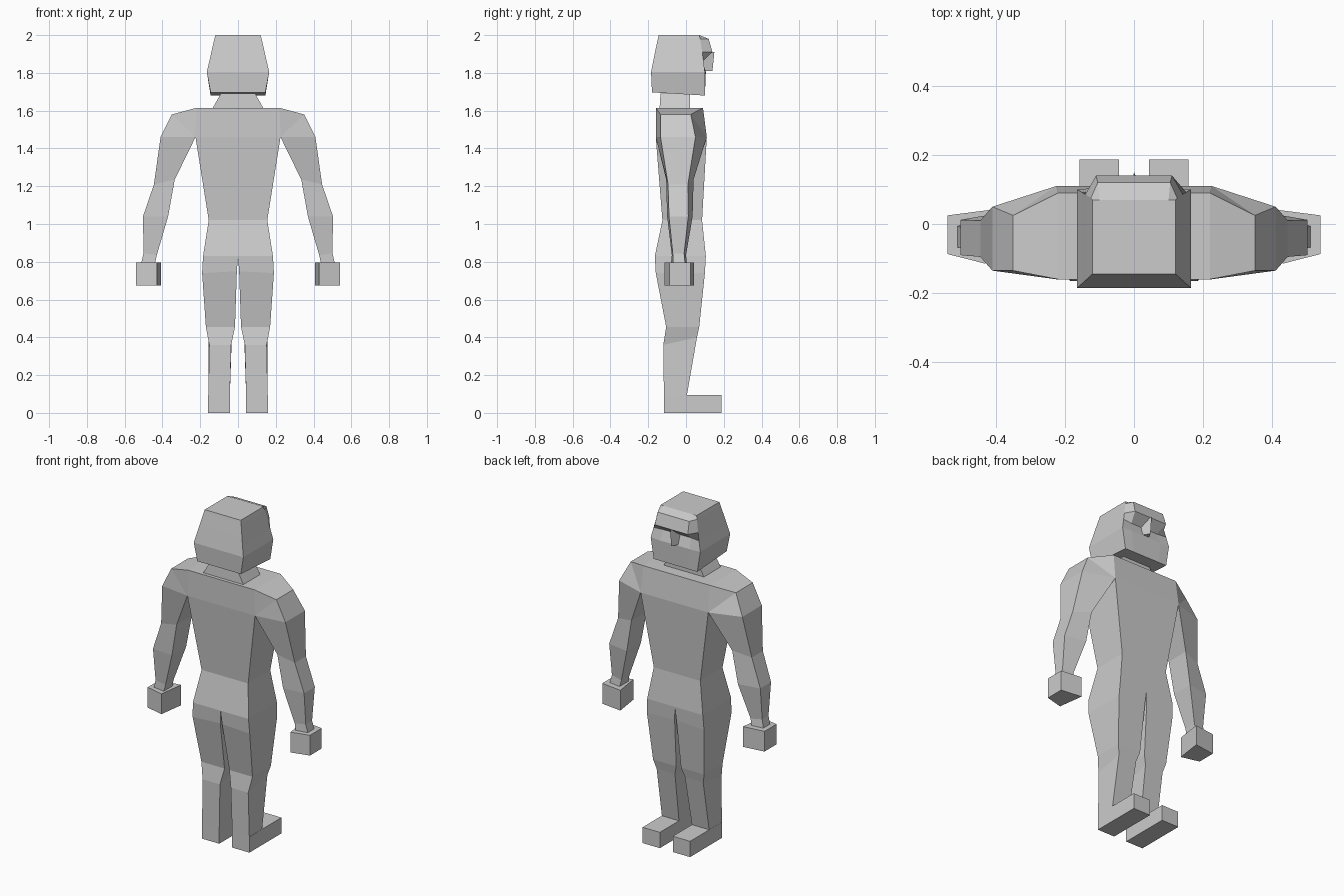
import bpy, bmesh

grey = bpy.data.materials.new("light_grey")
grey.diffuse_color = (0.6, 0.6, 0.6, 1)


def loft(name, rings, cap_start=True, cap_end=True, side=1, drop=None):
    """Skin a list of equal-length point rings into one flat-shaded part."""
    bm = bmesh.new()
    vs = [[bm.verts.new((x * side, y, z)) for x, y, z in r] for r in rings]
    n = len(vs[0])
    for a, b in zip(vs, vs[1:]):
        for i in range(n):
            j = (i + 1) % n
            bm.faces.new((a[i], a[j], b[j], b[i]))
    if cap_start:
        bm.faces.new(vs[0][::-1])
    if cap_end:
        bm.faces.new(vs[-1])
    bmesh.ops.remove_doubles(bm, verts=bm.verts, dist=0.0005)
    bmesh.ops.recalc_face_normals(bm, faces=bm.faces)
    if drop:
        hidden = [f for f in bm.faces if drop(f)]
        bmesh.ops.delete(bm, geom=hidden, context='FACES')
    me = bpy.data.meshes.new(name)
    bm.to_mesh(me)
    bm.free()
    me.materials.append(grey)
    ob = bpy.data.objects.new(name, me)
    bpy.context.collection.objects.link(ob)
    return ob


def box_ring(x, y0, y1, z0, z1=None):
    """Symmetric rectangle; z0 at the back edge, z1 at the front edge."""
    z1 = z0 if z1 is None else z1
    return [(-x, y0, z0), (x, y0, z0), (x, y1, z1), (-x, y1, z1)]


def limb_ring(xo, ob, of, zo, xi, ib, jf, zi):
    """Outer edge (back, front) followed by inner edge (front, back)."""
    return [(xo, ob, zo), (xo, of, zo), (xi, jf, zi), (xi, ib, zi)]


# Torso, open where the arms and legs join
loft("torso", [
    box_ring(0.185, -0.165, 0.105, 0.83),
    box_ring(0.155, -0.125, 0.085, 1.02),
    box_ring(0.225, -0.16, 0.11, 1.46),
    box_ring(0.22, -0.16, 0.09, 1.615),
], cap_start=False,
    drop=lambda f: abs(f.normal.x) > 0.9 and f.calc_center_median().z > 1.5)

# Neck
loft("neck", [
    box_ring(0.135, -0.14, 0.02, 1.612),
    box_ring(0.09, -0.135, 0.02, 1.692),
], cap_start=False, cap_end=False)


# Head: back corner, front side corner and inner face point at each level
def head_ring(back, corner, face):
    right = [back, corner, face]
    return right + [(-x, y, z) for x, y, z in reversed(right)]


loft("head", [
    head_ring((0.145, -0.18, 1.697), (0.145, 0.10, 1.68), (0.09, 0.10, 1.68)),
    head_ring((0.165, -0.185, 1.805), (0.165, 0.10, 1.805), (0.10, 0.105, 1.805)),
    head_ring((0.151, -0.173, 1.865), (0.151, 0.092, 1.865), (0.09, 0.085, 1.865)),
    head_ring((0.141, -0.164, 1.91), (0.141, 0.086, 1.91), (0.11, 0.14, 1.91)),
    head_ring((0.125, -0.149, 1.98), (0.125, 0.075, 1.98), (0.105, 0.12, 1.98)),
    head_ring((0.12, -0.145, 2.0), (0.12, 0.07, 2.0), (0.10, 0.07, 2.0)),
])

# Nose wedge
loft("nose", [
    [(-0.03, 0.085, 1.81), (0.03, 0.085, 1.81), (0, 0.14, 1.81)],
    [(-0.012, 0.085, 1.91), (0.012, 0.085, 1.91), (0, 0.15, 1.91)],
])

for side, label in ((1, "right"), (-1, "left")):
    # Shoulder fans around the armpit edge, then runs down to the wrist
    pit = (0.225, -0.16, 0.11, 1.46)
    loft(label + "_arm", [
        limb_ring(0.22, -0.16, 0.09, 1.615, *pit),
        limb_ring(0.35, -0.135, 0.025, 1.58, *pit),
        limb_ring(0.41, -0.135, 0.05, 1.46, *pit),
        limb_ring(0.445, -0.095, 0.01, 1.21, 0.335, -0.105, 0.04, 1.235),
        limb_ring(0.503, -0.09, 0.012, 1.04, 0.37, -0.10, 0.035, 1.04),
        limb_ring(0.50, -0.07, -0.01, 0.845, 0.43, -0.075, 0.0, 0.835),
        limb_ring(0.513, -0.067, -0.005, 0.79, 0.44, -0.08, 0.005, 0.79),
    ], cap_start=False, cap_end=False, side=side)

    # Hand block, narrower on its outer side
    loft(label + "_hand", [
        limb_ring(0.54, -0.087, 0.025, z, 0.42, -0.115, 0.042, z)[:2]
        + [(0.408, 0.042, z), (0.43, -0.115, z)] for z in (0.675, 0.797)
    ], side=side)

    # Leg
    loft(label + "_leg", [
        [(0.185, -0.165, 0.83), (0.185, 0.105, 0.83), (0, 0.105, 0.83), (0, -0.165, 0.83)],
        [(0.19, -0.16, 0.74), (0.19, 0.10, 0.74), (0.006, 0.10, 0.75), (0.006, -0.16, 0.75)],
        [(0.17, -0.105, 0.455), (0.17, 0.07, 0.455), (0.016, 0.07, 0.455), (0.016, -0.105, 0.455)],
        [(0.152, -0.12, 0.36), (0.155, 0.058, 0.40), (0.033, 0.058, 0.40), (0.036, -0.12, 0.36)],
        [(0.157, -0.117, 0.095), (0.157, 0.005, 0.095), (0.043, 0.005, 0.095), (0.043, -0.117, 0.095)],
    ], cap_start=False, cap_end=False, side=side)

    # Foot block, level with the heel
    loft(label + "_foot", [
        [(0.158, -0.117, z), (0.158, 0.187, z), (0.043, 0.187, z), (0.043, -0.117, z)]
        for z in (0, 0.095)
    ], side=side)
